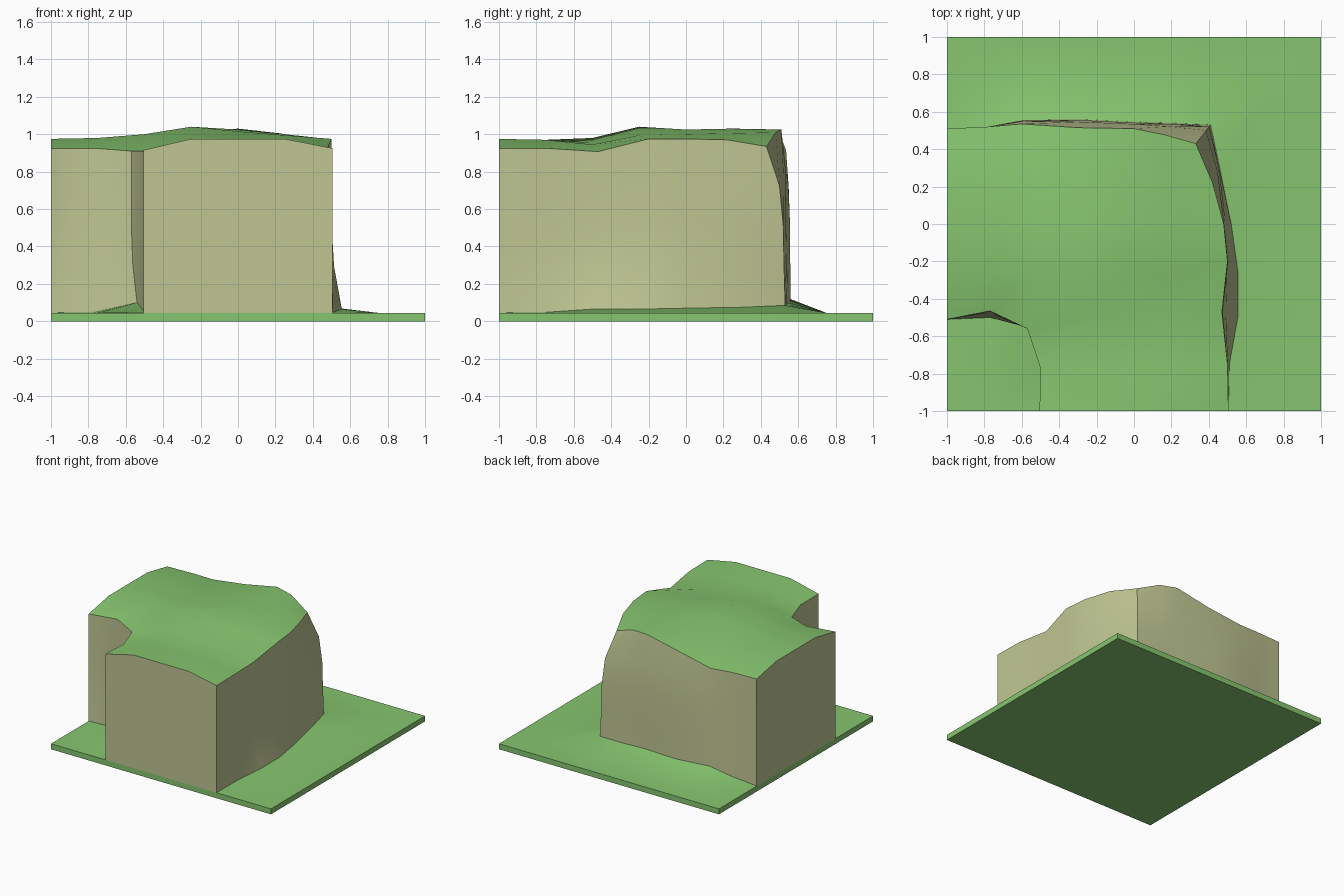
import bpy, bmesh
from mathutils import Vector as V

if "Cube" in bpy.data.objects:
    bpy.data.objects.remove(bpy.data.objects["Cube"])

H = 0.045  # slab thickness


def material(name, rgb):
    m = bpy.data.materials.new(name)
    m.diffuse_color = (*rgb, 1)
    m.use_nodes = True
    m.node_tree.nodes["Principled BSDF"].inputs["Base Color"].default_value = m.diffuse_color
    return m


grass = material("grass_green", (0.24, 0.56, 0.16))
earth = material("earth_tan", (0.52, 0.56, 0.29))


class Part:
    """Collects faces, welding equal points and turning each face towards 'out'."""

    def __init__(self, name, mat):
        self.name, self.mat = name, mat
        self.bm, self.cache = bmesh.new(), {}

    def face(self, pts, out):
        vs = []
        for p in pts:
            k = tuple(round(c, 4) for c in p)
            if k not in self.cache:
                self.cache[k] = self.bm.verts.new(k)
            if self.cache[k] not in vs:
                vs.append(self.cache[k])
        if len(vs) > 2:
            f = self.bm.faces.new(vs)
            f.normal_update()
            if f.normal.dot(V(out)) < 0:
                f.normal_flip()

    def strip(self, a, b, out):
        for i in range(len(a) - 1):
            self.face([a[i], a[i + 1], b[i + 1], b[i]], out)

    def finish(self):
        me = bpy.data.meshes.new(self.name)
        self.bm.to_mesh(me)
        self.bm.free()
        me.materials.append(self.mat)
        ob = bpy.data.objects.new(self.name, me)
        bpy.context.collection.objects.link(ob)
        bpy.ops.object.select_all(action='DESELECT')
        ob.select_set(True)
        bpy.context.view_layer.objects.active = ob
        bpy.ops.object.shade_smooth_by_angle(angle=0.7)


# Plateau: grid of heights (rows front to back), rim points nudged in plan
heights = [
    [0, 0, .915, .975, .975, .975, .925],
    [0, 0, .91, .97, .97, .97, .925],
    [.925, .925, .91, .98, .955, .945, .907],
    [.975, .98, 1.0, 1.04, 1.015, .995, .975],
    [.975, .975, .985, 1.01, 1.025, 1.0, .975],
    [.975, .975, .975, 1.0, 1.03, 1.005, .97],
    [.925, .925, .915, .965, 1.025, 1.01, .935],
]
nudged = {
    (2, 0): (-1, -.51), (2, 1): (-.77, -.465), (2, 2): (-.57, -.56),
    (1, 2): (-.5, -.77), (0, 2): (-.505, -1),
    (0, 6): (.505, -1), (1, 6): (.5, -.75), (2, 6): (.47, -.47),
    (3, 6): (.5, -.2), (4, 6): (.48, 0), (5, 6): (.42, .22),
    (6, 6): (.33, .43), (6, 5): (.15, .48), (6, 4): (0, .51),
    (6, 3): (-.3, .515), (6, 2): (-.6, .535), (6, 1): (-.78, .52),
    (6, 0): (-1, .51), (5, 5): (.22, .24),
}
grid = {}
for r, row in enumerate(heights):
    for c, z in enumerate(row):
        if z:
            x, y = nudged.get((r, c), (-1 + c / 4, -1 + r / 4))
            grid[r, c] = V((x, y, z))

top = Part("plateau_grass", grass)
for r in range(6):
    for c in range(6):
        q = [(r, c), (r, c + 1), (r + 1, c + 1), (r + 1, c)]
        if all(k in grid for k in q):
            top.face([grid[k] for k in q], (0, 0, 1))
top.finish()

# Foot lines and matching rims of the two cliffs
outer_rim = [grid[r, 6] for r in range(7)] + [grid[6, c] for c in range(5, -1, -1)]
outer_foot = [V(p) for p in [
    (.505, -1, H), (.51, -.75, .048), (.555, -.5, .065), (.555, -.25, .065),
    (.52, 0, .07), (.46, .3, .075), (.41, .53, .085), (.2, .54, .09),
    (0, .545, .1), (-.3, .56, .1), (-.6, .555, .12), (-.78, .52, .07), (-1, .51, H)]]
notch_rim = [grid[k] for k in [(2, 0), (2, 1), (2, 2), (1, 2), (0, 2)]]
notch_foot = [V(p) for p in [
    (-1, -.51, H), (-.77, -.5, .048), (-.54, -.54, .1), (-.5, -.77, .05), (-.505, -1, H)]]

# Cliff walls: bands between foot and rim; corner and back bulge outwards
cliff = Part("cliff_walls", earth)


def bands(foot, rim, out, convex):
    rows = [foot]
    for h, bulged, hollow in [(.25, .06, .75), (.5, .1, 1.0), (.75, .3, .95)]:
        row = []
        for i, (f, m) in enumerate(zip(foot, rim)):
            t = bulged if convex(i) else hollow
            p = f.lerp(m, t)
            p.z = f.z + (m.z - f.z) * h
            row.append(p)
        rows.append(row)
    rows.append(rim)
    for a, b in zip(rows, rows[1:]):
        cliff.strip(a, b, out)


bands(outer_foot, outer_rim, (1, 1, 0), lambda i: i >= 5)
bands(notch_foot, notch_rim, (-1, -1, 0), lambda i: False)
# Flat cut faces on the tile border
cliff.face([outer_foot[0]] + [grid[0, c] for c in range(6, 1, -1)] + [notch_foot[-1]], (0, -1, 0))
cliff.face([outer_foot[-1]] + [grid[r, 0] for r in range(6, 1, -1)] + [notch_foot[0]], (-1, 0, 0))
cliff.finish()

# Ground slab: grass rising slightly to the foot of each cliff
ground = Part("ground_slab", grass)


def outer_ring(d):
    ys = [-1, -.75, -.5, -.25, 0, .25]
    return [V((d, y, H)) for y in ys] + [V((d, d, H))] + \
           [V((x, d, H)) for x in (.25, 0, -.25, -.5, -.75, -1)]


up = (0, 0, 1)
ground.strip(outer_foot, outer_ring(.75), up)
ground.strip(outer_ring(.75), outer_ring(1), up)
notch_mid = [V((x, y, H)) for x, y in
             [(-1, -.75), (-.75, -.75), (-.75, -.75), (-.75, -.75), (-.75, -1)]]
ground.strip(notch_foot, notch_mid, up)
ground.strip(notch_mid, [V((-1, -1, H))] * 5, up)
corners = [(-1, -1), (1, -1), (1, 1), (-1, 1)]
ground.face([(x, y, 0) for x, y in corners], (0, 0, -1))
for (ax, ay), (bx, by) in zip(corners, corners[1:] + corners[:1]):
    ground.face([(ax, ay, 0), (bx, by, 0), (bx, by, H), (ax, ay, H)], (ax + bx, ay + by, 0))
ground.finish()
